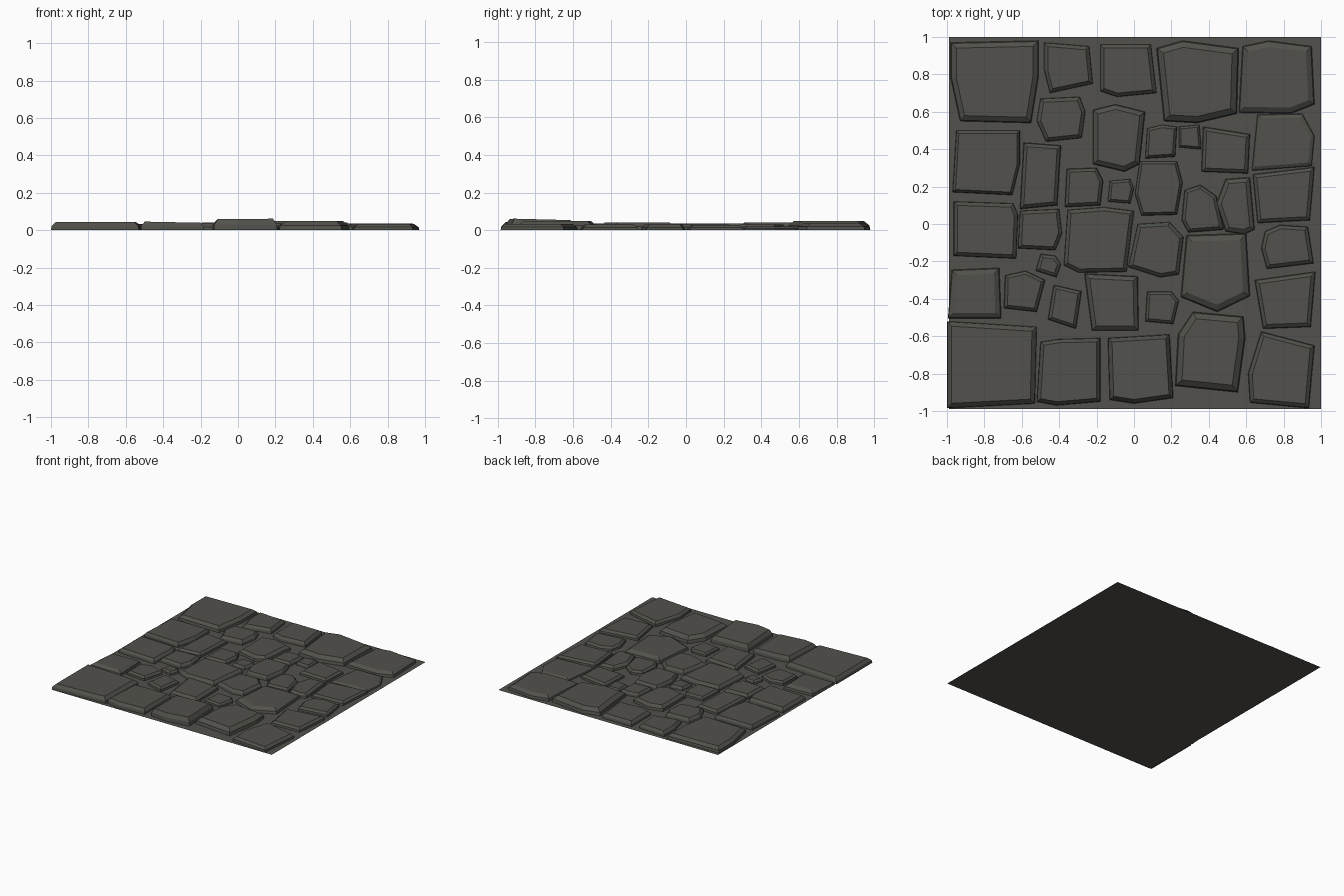
import bpy, bmesh
from mathutils import Vector


def material(name, rgb):
    m = bpy.data.materials.new(name)
    m.diffuse_color = (*rgb, 1)
    return m


STONE = material("dark grey stone", (0.084, 0.083, 0.072))


def new_object(name, bm):
    mesh = bpy.data.meshes.new(name)
    bm.to_mesh(mesh)
    bm.free()
    mesh.materials.append(STONE)
    bpy.context.collection.objects.link(bpy.data.objects.new(name, mesh))


def inset(pts, d):
    """Move a counter-clockwise outline inwards by d, keeping mitred corners."""
    out = []
    for i, p in enumerate(pts):
        a = (p - pts[i - 1]).normalized()
        b = (pts[(i + 1) % len(pts)] - p).normalized()
        na, nb = Vector((-a.y, a.x)), Vector((-b.y, b.x))
        out.append(p + (na + nb) * d / (1 + na.dot(nb)))
    return out


def stone(name, h, bevel, *outline, tilt=(0, 0)):
    """Slab with a steep wall, a sloped rim and a flat, slightly tilted top."""
    pts = [Vector(p) for p in reversed(outline)]
    mid = sum(pts, Vector((0, 0))) / len(pts)
    bm = bmesh.new()
    rings = []
    for part, d in ((0, 0), (0.5, bevel * 0.15), (1, bevel)):
        rings.append([bm.verts.new((p.x, p.y, part * (h + (p - mid).dot(Vector(tilt)))))
                      for p in inset(pts, d)])
    for lo, hi in zip(rings, rings[1:]):
        for i in range(len(lo)):
            bm.faces.new((lo[i - 1], lo[i], hi[i], hi[i - 1]))
    bm.faces.new(rings[-1])
    new_object(name, bm)


# ground sheet
bm = bmesh.new()
bm.faces.new([bm.verts.new(p) for p in
              ((-0.99, -0.99, 0), (1, -0.99, 0), (1, 1, 0), (-0.99, 1, 0))])
new_object("ground_sheet", bm)

# back row of big slabs
stone("back_slab_1", .04, .03, (-.98, .97), (-.51, .98), (-.51, .79), (-.55, .54), (-.93, .55), (-.98, .78))
stone("back_slab_2", .035, .02, (-.48, .97), (-.24, .95), (-.22, .75), (-.45, .70), (-.48, .82))
stone("back_slab_3", .035, .02, (-.18, .96), (.09, .96), (.12, .70), (-.09, .68), (-.18, .71))
stone("back_slab_4", .05, .035, (.12, .94), (.26, .98), (.56, .94), (.55, .59), (.34, .54), (.16, .55))
stone("back_slab_5", .037, .032, (.58, .95), (.72, .98), (.95, .95), (.965, .64), (.84, .59), (.56, .595))

# second row
stone("upper_stone_1", .035, .02, (-.50, .67), (-.29, .68), (-.26, .60), (-.28, .46), (-.47, .44), (-.52, .55))
stone("upper_stone_2", .04, .027, (-.22, .61), (-.10, .64), (.06, .60), (.03, .32), (-.05, .28), (-.22, .32))
stone("upper_stone_3", .03, .015, (.07, .51), (.15, .53), (.23, .52), (.22, .36), (.06, .35))
stone("upper_stone_4", .025, .012, (.24, .52), (.35, .53), (.36, .40), (.24, .41))
stone("upper_stone_5", .03, .02, (.37, .52), (.62, .48), (.61, .27), (.36, .28))
stone("upper_stone_6", .02, .02, (.66, .585), (.90, .59), (.965, .47), (.95, .31), (.63, .285))

# third row
stone("middle_stone_1", .035, .015, (-.95, .50), (-.61, .50), (-.61, .32), (-.65, .155), (-.97, .17))
stone("middle_stone_2", .033, .02, (-.59, .435), (-.39, .42), (-.41, .10), (-.61, .08))
stone("middle_stone_3", .03, .018, (-.36, .295), (-.20, .30), (-.165, .23), (-.18, .10), (-.37, .09))
stone("middle_stone_4", .025, .014, (-.13, .23), (-.02, .24), (0, .19), (-.02, .11), (-.14, .12))
stone("middle_stone_5", .035, .015, (.03, .335), (.23, .335), (.26, .22), (.23, .05), (.04, .045), (.005, .16))
stone("middle_stone_6", .03, .018, (.27, .18), (.355, .21), (.44, .15), (.48, -.03), (.29, -.045), (.255, .02))
stone("middle_stone_7", .032, .025, (.49, .24), (.62, .25), (.645, -.03), (.59, -.055), (.49, -.04), (.44, .11))
stone("middle_stone_8", .028, .02, (.635, .265), (.965, .305), (.94, .02), (.66, .005))

# fourth row
stone("lower_stone_1", .035, .02, (-.965, .12), (-.645, .11), (-.62, .05), (-.63, -.185), (-.965, -.17))
stone("lower_stone_2", .033, .018, (-.61, .07), (-.40, .08), (-.385, -.05), (-.42, -.14), (-.62, -.13))
stone("lower_stone_3", .035, .02, (-.355, .075), (-.16, .09), (0, .07), (-.04, -.255), (-.295, -.26), (-.375, -.22))
stone("lower_stone_4", .035, .02, (.02, 0), (.19, .01), (.265, -.07), (.24, -.27), (.14, -.285), (-.03, -.23))
stone("lower_stone_5", .04, .035, (.28, -.06), (.60, -.05), (.62, -.385), (.445, -.47), (.25, -.39))
stone("lower_stone_6", .03, .02, (.70, -.04), (.78, -.005), (.93, -.015), (.96, -.21), (.71, -.24), (.68, -.13))

# fifth row
stone("near_stone_1", .035, .03, (-.975, -.245), (-.72, -.235), (-.71, -.505), (-.995, -.505))
stone("near_stone_2", .03, .018, (-.69, -.275), (-.58, -.25), (-.475, -.30), (-.52, -.47), (-.695, -.45))
stone("near_stone_3", .025, .018, (-.50, -.16), (-.42, -.17), (-.39, -.215), (-.415, -.285), (-.525, -.25))
stone("near_stone_4", .03, .018, (-.43, -.325), (-.28, -.36), (-.31, -.56), (-.46, -.51))
stone("near_stone_5", .035, .025, (-.265, -.265), (.02, -.28), (.025, -.57), (-.225, -.57))
stone("near_stone_6", .025, .016, (.07, -.36), (.20, -.36), (.24, -.41), (.21, -.535), (.06, -.52))
stone("near_stone_7", .03, .022, (.645, -.30), (.97, -.255), (.945, -.55), (.69, -.56))

# front row of big slabs
stone("front_slab_1", .043, .025, (-1, -.52), (-.52, -.55), (-.53, -.96), (-1, -.985))
stone("front_slab_2", .043, .02, (-.50, -.63), (-.40, -.615), (-.18, -.61), (-.18, -.95), (-.415, -.97), (-.52, -.95),
      tilt=(-.02, 0))
stone("front_slab_3", .057, .022, (-.14, -.61), (.19, -.59), (.21, -.93), (0, -.96), (-.13, -.94),
      tilt=(.01, -.025))
stone("front_slab_4", .05, .035, (.235, -.59), (.315, -.47), (.585, -.495), (.595, -.61), (.555, -.90), (.22, -.865))
stone("front_slab_5", .033, .022, (.68, -.575), (.965, -.65), (.935, -.985), (.62, -.955), (.61, -.80))
